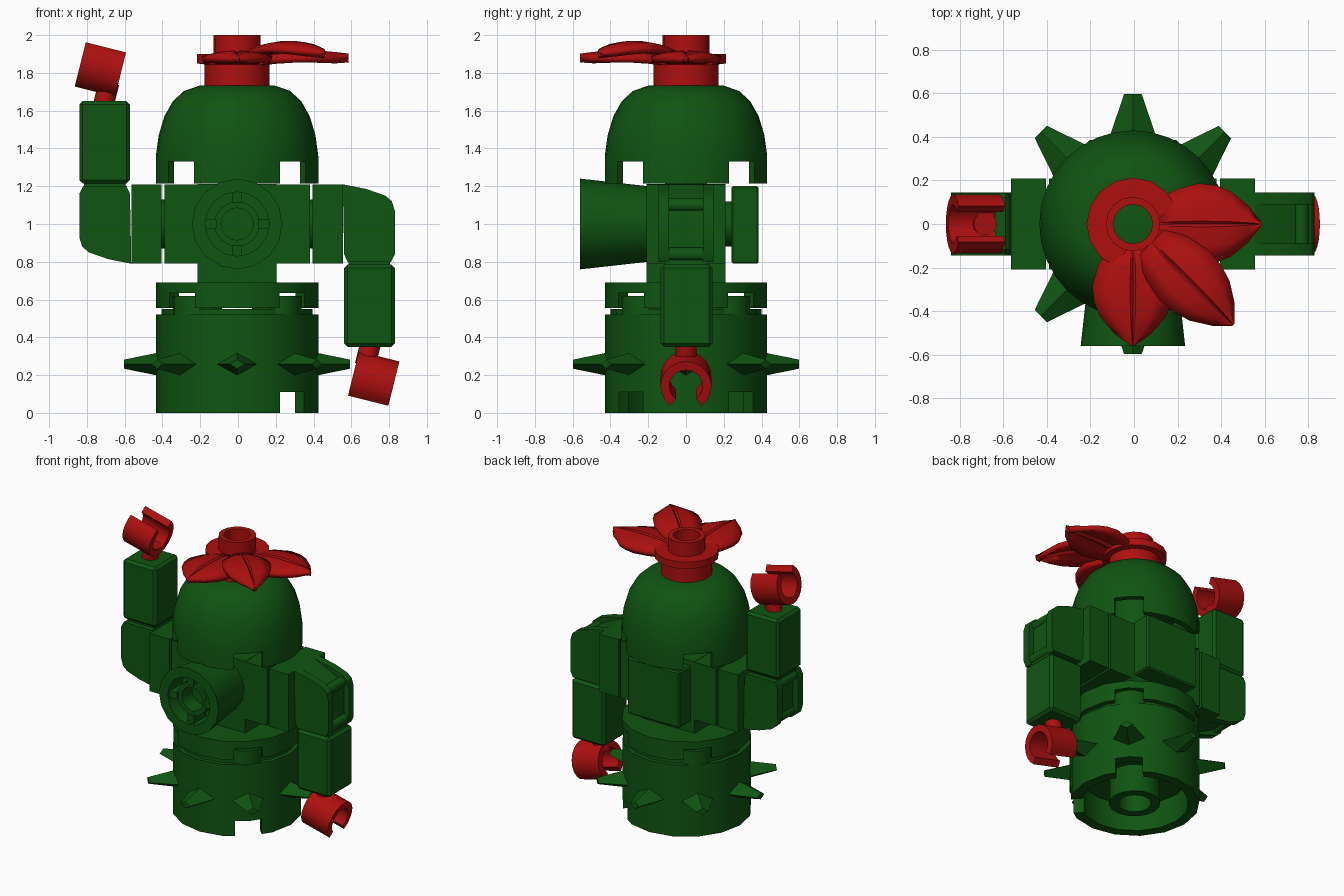
import bpy, bmesh, math
from math import pi, sin, cos, radians
from mathutils import Matrix, Vector

if "Cube" in bpy.data.objects:
    bpy.data.objects.remove(bpy.data.objects["Cube"], do_unlink=True)

CX = -0.005  # body axis


def material(name, rgb):
    m = bpy.data.materials.new(name)
    m.use_nodes = True
    m.diffuse_color = (*rgb, 1)
    m.node_tree.nodes["Principled BSDF"].inputs["Base Color"].default_value = (*rgb, 1)
    return m


GREEN = material("cactus green", (0.005, 0.09, 0.006))
RED = material("flower red", (0.42, 0.005, 0.005))


def finish(name, bm, mat, matrix=None, smooth=False):
    if matrix is not None:
        bm.transform(matrix)
    bmesh.ops.recalc_face_normals(bm, faces=bm.faces)
    me = bpy.data.meshes.new(name)
    bm.to_mesh(me)
    bm.free()
    me.materials.append(mat)
    ob = bpy.data.objects.new(name, me)
    bpy.context.collection.objects.link(ob)
    if smooth:
        select(ob)
        bpy.ops.object.shade_smooth_by_angle(angle=radians(30))
    return ob


def select(ob):
    bpy.ops.object.select_all(action='DESELECT')
    ob.select_set(True)
    bpy.context.view_layer.objects.active = ob


def move(x, y, z):
    return Matrix.Translation((x, y, z))


def lathe(name, profile, mat, matrix=None, steps=16):
    """Spin a closed (radius, height) outline around z."""
    bm = bmesh.new()
    vs = [bm.verts.new((r, 0, z)) for r, z in profile]
    for a, b in zip(vs, vs[1:] + vs[:1]):
        if a.co.x > 0 or b.co.x > 0:
            bm.edges.new((a, b))
    bmesh.ops.spin(bm, geom=bm.verts[:] + bm.edges[:], cent=(0, 0, 0),
                   axis=(0, 0, 1), angle=2 * pi, steps=steps)
    bmesh.ops.remove_doubles(bm, verts=bm.verts, dist=0.0005)
    return finish(name, bm, mat, matrix if matrix is not None else move(CX, 0, 0), True)


def box(name, lo, hi, mat, matrix=None, bevel=0):
    bm = bmesh.new()
    bmesh.ops.create_cube(bm, size=1)
    lo, hi = Vector(lo), Vector(hi)
    bm.transform(Matrix.Translation((lo + hi) / 2) @ Matrix.Diagonal((*(hi - lo), 1)))
    if bevel:
        bmesh.ops.bevel(bm, geom=bm.edges[:], offset=bevel, segments=1, affect='EDGES')
    return finish(name, bm, mat, matrix)


def prism(name, pts, start, end, mat, matrix=None):
    """Extrude an (x, z) outline along y."""
    bm = bmesh.new()
    face = bm.faces.new([bm.verts.new((x, start, z)) for x, z in pts])
    ext = bmesh.ops.extrude_face_region(bm, geom=[face])["geom"]
    bmesh.ops.translate(bm, vec=(0, end - start, 0),
                        verts=[v for v in ext if isinstance(v, bmesh.types.BMVert)])
    return finish(name, bm, mat, matrix, True)


def rod(name, radius, length, mat, matrix):
    h = length / 2
    return lathe(name, [(0, -h), (radius, -h), (radius, h), (0, h)], mat, matrix)


def cut_notches(ob, z0, z1, width):
    """Cut the four diagonal slots through a round wall."""
    for i in range(4):
        turn = move(CX, 0, 0) @ Matrix.Rotation(pi / 4 + i * pi / 2, 4, 'Z')
        cutter = box("notch_cutter", (0.31, -width / 2, z0), (0.5, width / 2, z1), GREEN, turn)
        mod = ob.modifiers.new("notch", 'BOOLEAN')
        mod.operation, mod.solver, mod.object = 'DIFFERENCE', 'EXACT', cutter
        select(ob)
        bpy.ops.object.modifier_apply(modifier=mod.name)
        bpy.data.objects.remove(cutter, do_unlink=True)


# Round base with inner tube and studs
base = lathe("base", [(0.43, 0), (0.43, 0.52), (0.4, 0.52), (0.4, 0.55), (0, 0.55), (0, 0.2),
                      (0.11, 0.2), (0.11, 0), (0.17, 0), (0.17, 0.2), (0.36, 0.2), (0.36, 0)], GREEN)
cut_notches(base, -0.02, 0.11, 0.18)
for sx in (-1, 1):
    for sy in (-1, 1):
        rod("base_stud", 0.13, 0.1, GREEN, move(CX + sx * 0.21, sy * 0.21, 0.57))

# Spikes around the base
for i in range(8):
    bm = bmesh.new()
    bmesh.ops.create_cone(bm, cap_ends=True, segments=4, radius1=0.115, radius2=0.04, depth=0.22)
    place = (move(CX, 0, 0.258) @ Matrix.Rotation(i * pi / 4, 4, 'Z') @ move(0.488, 0, 0)
             @ Matrix.Rotation(pi / 2, 4, 'Y') @ Matrix.Diagonal((0.6, 1, 1, 1)))
    finish("spike", bm, GREEN, place)

# Round plate above the base
plate = lathe("waist_plate", [(0.43, 0.555), (0.43, 0.69), (0, 0.69), (0, 0.635),
                              (0.36, 0.635), (0.36, 0.555)], GREEN)
cut_notches(plate, 0.5, 0.635, 0.19)

# Torso column, side plates and back tile
box("torso", (-0.215, -0.21, 0.685), (0.205, 0.21, 1.212), GREEN)
for s in (-1, 1):
    for name, a, b in (("inner_side_plate", 0.2, 0.385), ("outer_side_plate", 0.4, 0.56)):
        xs = sorted((CX + s * a, CX + s * b))
        box(name, (xs[0], -0.21, 0.79), (xs[1], 0.21, 1.21), GREEN)
    rod("side_stud", 0.13, 0.1, GREEN, move(CX + s * 0.39, 0, 1) @ Matrix.Rotation(pi / 2, 4, 'Y'))
box("back_tile", (-0.215, 0.24, 0.79), (0.205, 0.385, 1.2), GREEN, bevel=0.01)
rod("back_stud", 0.12, 0.1, GREEN, move(CX, 0.23, 1) @ Matrix.Rotation(pi / 2, 4, 'X'))

# Front nozzle with ribbed socket
forward = move(CX, 0, 1) @ Matrix.Rotation(pi / 2, 4, 'X')
lathe("nozzle", [(0.2, 0.2), (0.24, 0.56), (0.17, 0.56), (0.17, 0.4), (0, 0.4), (0, 0.2)], GREEN, forward)
lathe("nozzle_inner_ring", [(0.085, 0.39), (0.12, 0.39), (0.12, 0.52), (0.085, 0.52)], GREEN, forward)
for i in range(4):
    box("nozzle_rib", (0.11, -0.025, 0.39), (0.172, 0.025, 0.54), GREEN,
        forward @ Matrix.Rotation(i * pi / 2, 4, 'Z'))

# Hollow dome head
dome = lathe("dome", [(0.43, 1.215), (0.43, 1.36), (0.415, 1.47), (0.385, 1.57), (0.34, 1.65),
                      (0.28, 1.705), (0.2, 1.732), (0, 1.735), (0, 1.5), (0.1, 1.5), (0.1, 1.215),
                      (0.17, 1.215), (0.17, 1.5), (0.34, 1.5), (0.39, 1.36), (0.39, 1.215)], GREEN, steps=32)
cut_notches(dome, 1.18, 1.33, 0.19)

# Arm: forked elbow, joint, forearm, wrist and open clip hand
arm = []
elbow = [(0.555, 1.21), (0.68, 1.185), (0.78, 1.15), (0.815, 1.12), (0.83, 1.07),
         (0.83, 0.84), (0.81, 0.8), (0.58, 0.8), (0.562, 0.84)]
core = [(min(x, 0.79), min(z, 1.6 - x * 0.6) - (0.03 if z > 1 and x > 0.6 else 0)) for x, z in elbow]
for y0, y1 in ((-0.145, -0.09), (0.09, 0.145)):
    arm.append(prism("elbow_cheek", elbow, y0, y1, GREEN))
arm.append(prism("elbow_core", core, -0.092, 0.092, GREEN))
for x, z in ((0.77, 1.1), (0.79, 0.84)):
    arm.append(rod("elbow_bar", 0.035, 0.19, GREEN, move(x, 0, z) @ Matrix.Rotation(pi / 2, 4, 'X')))
arm.append(box("arm_joint", (0.585, -0.11, 0.74), (0.805, 0.11, 0.83), GREEN))
arm.append(box("forearm", (0.562, -0.135, 0.35), (0.83, 0.14, 0.785), GREEN, bevel=0.018))
arm.append(rod("wrist", 0.055, 0.14, RED, move(0.69, 0, 0.32) @ Matrix.Rotation(radians(14), 4, 'Y')))
arc = [radians(-52 + 284 * i / 16) for i in range(17)]
clip = ([(0.135 * cos(a), 0.135 * sin(a)) for a in arc]
        + [(0.088 * cos(a), 0.088 * sin(a)) for a in reversed(arc)])
hand_place = move(0.715, 0, 0.168) @ Matrix.Rotation(radians(14), 4, 'Y') @ Matrix.Rotation(pi / 2, 4, 'Z')
arm.append(prism("hand", clip, -0.11, 0.11, RED, hand_place))

# Raised arm is the lowered one turned half around the shoulder line
turn = move(CX, 0, 1) @ Matrix.Rotation(pi, 4, 'Y') @ move(-CX, 0, -1)
for ob in arm:
    twin = ob.copy()
    twin.data = ob.data.copy()
    twin.data.transform(turn)
    twin.name = "right_" + ob.name
    ob.name = "left_" + ob.name
    bpy.context.collection.objects.link(twin)

# Flower centre, open through the middle
lathe("flower_centre", [(0.09, 1.73), (0.172, 1.73), (0.172, 1.845), (0.213, 1.85), (0.213, 1.9),
                        (0.125, 1.9), (0.125, 2.0), (0.09, 2.0)], RED)

# Petals: curved sheets with a pressed midrib
outline = [(0.11, 0.11), (0.2, 0.16), (0.3, 0.187), (0.38, 0.178), (0.45, 0.15), (0.53, 0.085), (0.59, 0.008)]
across = (-1, -0.55, -0.07, 0, 0.07, 0.55, 1)
for angle, length, width, lift in ((0, 1, 1, 0.035), (-45, 1.11, 0.86, 0.085), (-90, 0.95, 1, 0.035)):
    bm = bmesh.new()
    rows = []
    for u, w in outline:
        top = 1.885 + lift * sin(pi * 0.85 * u / 0.6)
        rows.append([bm.verts.new((u * length, w * width * v,
                                   top - 0.03 * v * v - (0.012 if v == 0 else 0))) for v in across])
    for r0, r1 in zip(rows, rows[1:]):
        for j in range(len(across) - 1):
            bm.faces.new((r0[j], r1[j], r1[j + 1], r0[j + 1]))
    petal = finish("petal", bm, RED, move(CX, 0, 0) @ Matrix.Rotation(radians(angle), 4, 'Z'), True)
    up = petal.data.polygons[0].normal.z > 0
    solid = petal.modifiers.new("thickness", 'SOLIDIFY')
    solid.thickness, solid.offset = 0.036, (-1 if up else 1)
